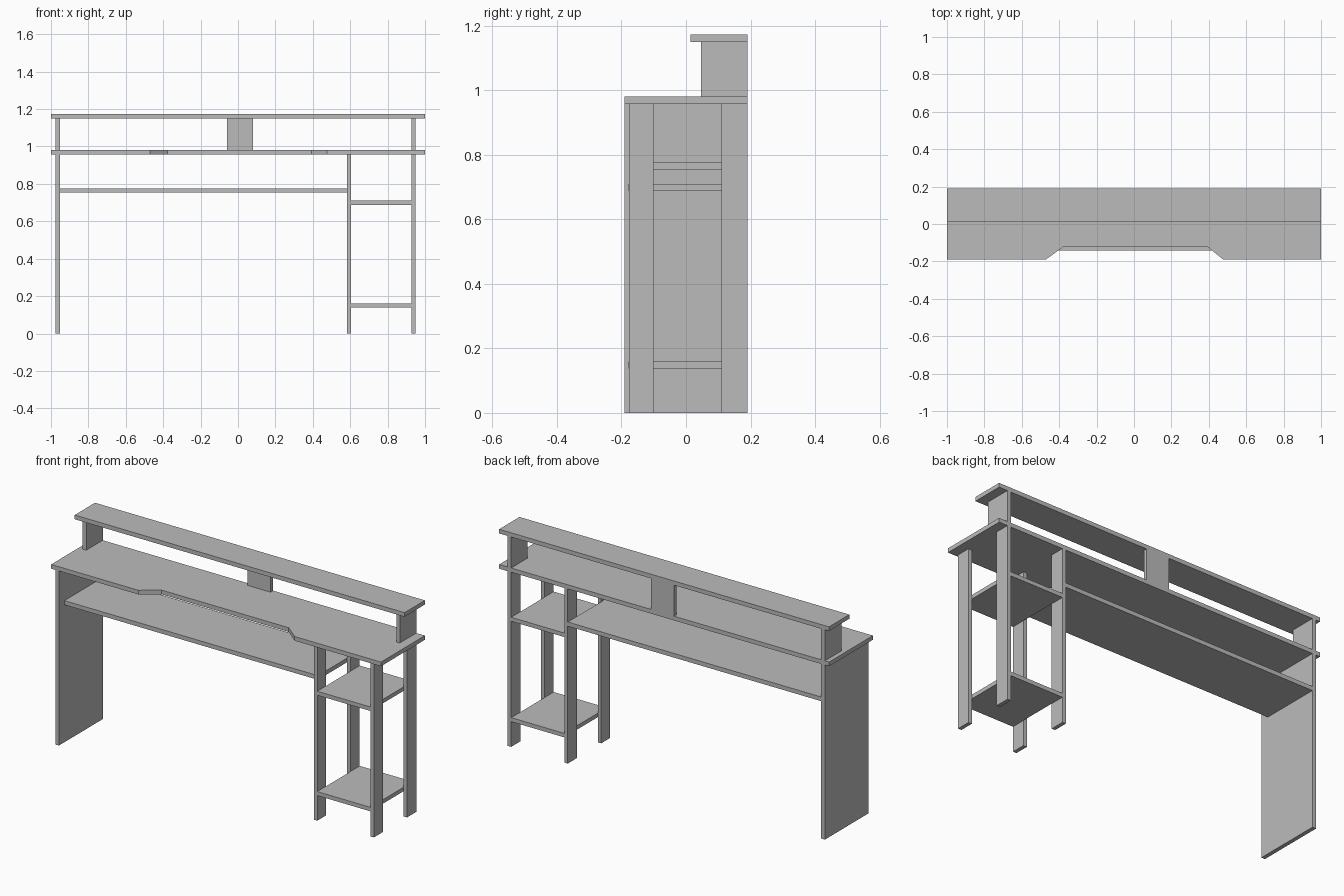
import bpy
import bmesh

cube = bpy.data.objects.get("Cube")
if cube:
    bpy.data.objects.remove(cube, do_unlink=True)

# Single plain grey finish
grey = bpy.data.materials.new("plain_grey")
grey.use_nodes = True
colour = (0.5, 0.5, 0.5, 1)
grey.diffuse_color = colour
grey.node_tree.nodes["Principled BSDF"].inputs["Base Color"].default_value = colour


def board(name, outline, z0, z1):
    """Extrude a flat xy outline between two heights."""
    bm = bmesh.new()
    face = bm.faces.new([bm.verts.new((x, y, z0)) for x, y in outline])
    top = bmesh.ops.extrude_face_region(bm, geom=[face])["geom"]
    moved = [v for v in top if isinstance(v, bmesh.types.BMVert)]
    bmesh.ops.translate(bm, verts=moved, vec=(0, 0, z1 - z0))
    bmesh.ops.recalc_face_normals(bm, faces=bm.faces)
    mesh = bpy.data.meshes.new(name)
    bm.to_mesh(mesh)
    bm.free()
    mesh.materials.append(grey)
    obj = bpy.data.objects.new(name, mesh)
    bpy.context.scene.collection.objects.link(obj)
    return obj


def box(name, x, y, z):
    outline = [(x[0], y[0]), (x[1], y[0]), (x[1], y[1]), (x[0], y[1])]
    return board(name, outline, *z)


# Shared positions
FRONT, BACK = -0.19, 0.19
DESK_BOTTOM, DESK_TOP = 0.957, 0.98
RISER_BOTTOM, RISER_TOP = 1.15, 1.173
panel_x = (-0.975, -0.953)
inner_x = (0.584, 0.605)
outer_x = (0.927, 0.948)

# Desk top with the shallow recess along its front edge
board("desk_top", [
    (-1, FRONT), (-0.471, FRONT), (-0.378, -0.122), (0.393, -0.122),
    (0.477, FRONT), (1, FRONT), (1, BACK), (-1, BACK),
], DESK_BOTTOM, DESK_TOP)

# Full-depth side panel
box("side_panel", panel_x, (FRONT, BACK), (0, DESK_BOTTOM))

# Four legs of the shelf tower
for side, x in (("inner", inner_x), ("outer", outer_x)):
    for place, y in (("front", (-0.177, -0.1)), ("back", (0.11, BACK))):
        box(f"{place}_{side}_leg", x, y, (0, DESK_BOTTOM))

# Tower shelves
for name, z in (("lower", (0.138, 0.16)), ("upper", (0.688, 0.71))):
    box(f"{name}_tower_shelf", (inner_x[1], outer_x[0]), (-0.178, BACK), z)

# Long shelf below the desk top
box("long_shelf", (panel_x[1], inner_x[0]), (-0.142, BACK), (0.753, 0.776))

# Raised shelf and its three supports
box("raised_shelf", (-1, 1), (0.014, BACK), (RISER_BOTTOM, RISER_TOP))
riser_z = (DESK_TOP, RISER_BOTTOM)
box("right_riser_support", panel_x, (0.047, BACK), riser_z)
box("left_riser_support", outer_x, (0.047, BACK), riser_z)
box("middle_riser_support", (-0.06, 0.08), (0.168, BACK), riser_z)
